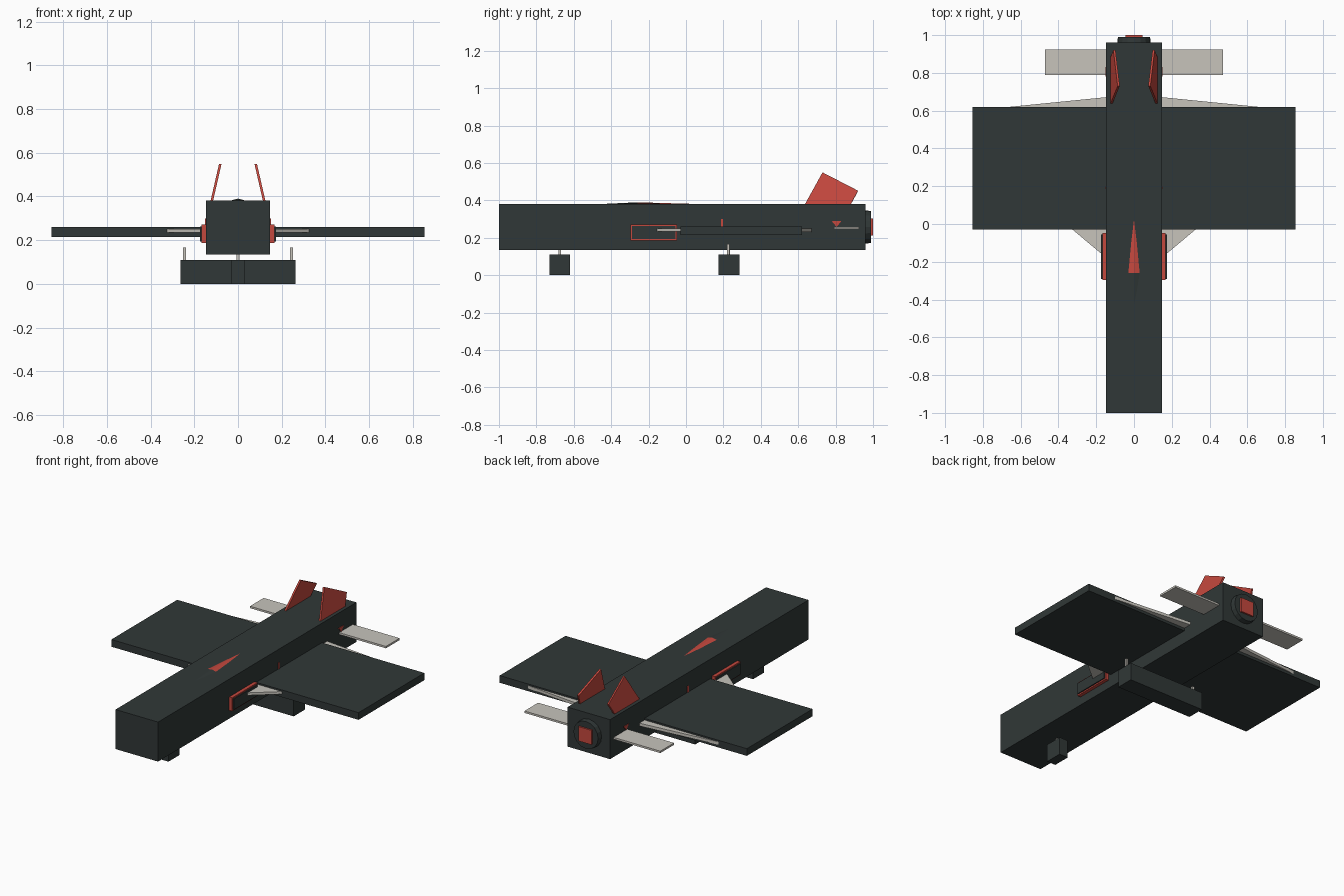
import bpy, bmesh
from math import pi
from mathutils import Vector

cube = bpy.data.objects.get("Cube")
if cube:
    bpy.data.objects.remove(cube, do_unlink=True)


def material(name, rgb):
    m = bpy.data.materials.new(name)
    m.use_nodes = True
    m.diffuse_color = (*rgb, 1)
    m.node_tree.nodes["Principled BSDF"].inputs["Base Color"].default_value = (*rgb, 1)
    return m


DARK = material("dark_slate", (0.030, 0.039, 0.038))
RED = material("red", (0.56, 0.065, 0.048))
PALE = material("pale_grey", (0.57, 0.55, 0.50))


def finish(name, bm, *mats):
    bmesh.ops.recalc_face_normals(bm, faces=bm.faces)
    mesh = bpy.data.meshes.new(name)
    bm.to_mesh(mesh)
    bm.free()
    for m in mats:
        mesh.materials.append(m)
    ob = bpy.data.objects.new(name, mesh)
    bpy.context.collection.objects.link(ob)
    return ob


def box(name, mat, x, y, z):
    """Box from (low, high) ranges."""
    bm = bmesh.new()
    bmesh.ops.create_cube(bm, size=1)
    for v in bm.verts:
        v.co = [(lo + hi) / 2 + c * (hi - lo) for c, (lo, hi) in zip(v.co, (x, y, z))]
    return finish(name, bm, mat)


def plate(name, mat, points, offset):
    """Flat polygon extruded along an offset."""
    bm = bmesh.new()
    face = bm.faces.new([bm.verts.new(p) for p in points])
    new = bmesh.ops.extrude_face_region(bm, geom=[face])["geom"]
    for v in new:
        if isinstance(v, bmesh.types.BMVert):
            v.co += Vector(offset)
    return finish(name, bm, mat)


# Body and wings
box("fuselage", DARK, (-0.147, 0.147), (-1, 0.96), (0.135, 0.382))
box("wing", DARK, (-0.855, 0.855), (-0.03, 0.62), (0.215, 0.26))
box("tailplane", PALE, (-0.47, 0.47), (0.79, 0.925), (0.246, 0.258))

# Exhaust
bm = bmesh.new()
bmesh.ops.create_cone(bm, cap_ends=True, segments=16, radius1=0.09, radius2=0.085, depth=0.04)
for v in bm.verts:
    v.co = (v.co.x, 0.97 + v.co.z, 0.258 + v.co.y)
finish("exhaust_ring", bm, DARK)
box("exhaust_core", RED, (-0.045, 0.045), (0.97, 1.0), (0.213, 0.303))

# Canopy: dark sloping front, red sloping rear
bm = bmesh.new()
nose, tail, left, right, peak = [bm.verts.new(p) for p in (
    (0, -0.45, 0.381), (0, 0.06, 0.381), (0.03, -0.26, 0.383),
    (-0.03, -0.26, 0.383), (0, -0.26, 0.39))]
for a, b in ((nose, left), (left, tail), (tail, right), (right, nose)):
    f = bm.faces.new((a, b, peak))
    f.material_index = int(tail in (a, b))
bm.faces.new((nose, right, tail, left))
finish("canopy", bm, DARK, RED)

# Parts found on both sides
for side, s in (("left", 1), ("right", -1)):
    def span(lo, hi):
        return tuple(sorted((s * lo, s * hi)))

    # Wing root strakes in front and fairing behind
    plate(side + "_strake", PALE, [(s * x, y, 0.234) for x, y in
          ((0.14, -0.185), (0.325, -0.03), (0.325, 0.02), (0.14, 0.02))], (0, 0, 0.016))
    plate(side + "_trailing_fairing", PALE, [(s * x, y, 0.232) for x, y in
          ((0.14, 0.6), (0.66, 0.6), (0.66, 0.62), (0.14, 0.672))], (0, 0, 0.018))

    # Canted tail fins
    fin = [(s * (0.128 - 0.23 * (z - 0.37)), y, z) for y, z in
           ((0.625, 0.36), (0.73, 0.55), (0.92, 0.452), (0.87, 0.36))]
    plate(side + "_tail_fin", RED, fin, (-0.011 * s, 0, -0.002))

    # Air intakes with red rims
    box(side + "_intake_rim", RED, span(0.14, 0.168), (-0.297, -0.048), (0.187, 0.271))
    box(side + "_intake", DARK, span(0.14, 0.175), (-0.29, -0.055), (0.195, 0.263))

    # Side markers
    box(side + "_wing_marker", RED, span(0.145, 0.15), (0.186, 0.198), (0.25, 0.3))
    plate(side + "_tail_marker", RED, [(s * 0.145, y, z) for y, z in
          ((0.78, 0.289), (0.83, 0.289), (0.805, 0.258))], (0.006 * s, 0, 0))

    # Main landing gear struts
    box(side + "_gear_strut", PALE, span(0.239, 0.252), (0.219, 0.233), (0.1, 0.167))

# Landing gear blocks
box("main_gear", DARK, (-0.263, 0.263), (0.175, 0.285), (0, 0.11))
box("main_gear_strut", PALE, (-0.007, 0.007), (0.222, 0.236), (0.1, 0.14))
box("nose_gear", DARK, (-0.03, 0.03), (-0.73, -0.62), (0, 0.11))
box("nose_gear_strut", PALE, (-0.007, 0.007), (-0.682, -0.668), (0.1, 0.14))
